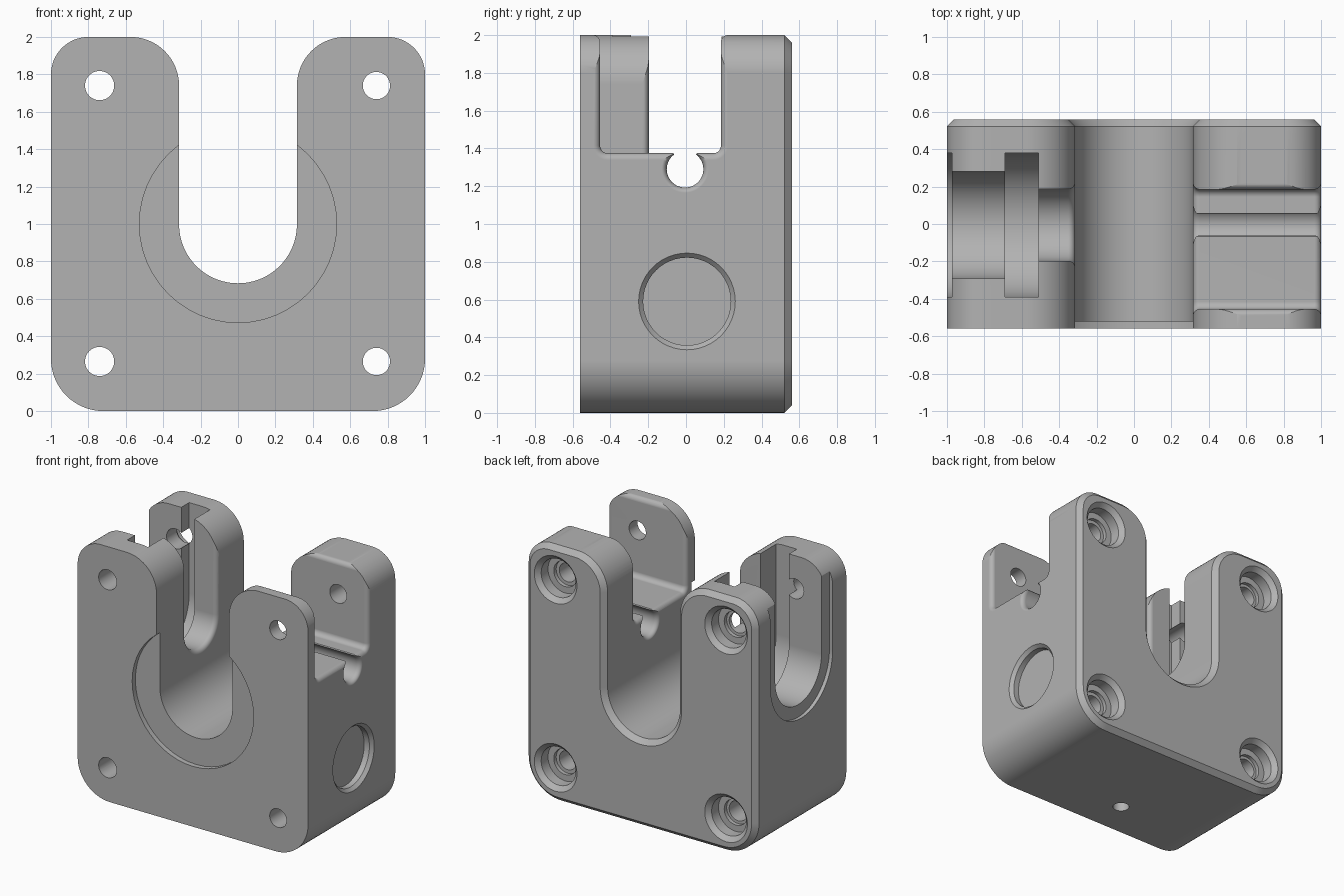
import bpy, bmesh, math
from math import sin, cos, pi, sqrt, radians

if "Cube" in bpy.data.objects:
    bpy.data.objects.remove(bpy.data.objects["Cube"])

grey = bpy.data.materials.new("plain_grey")
grey.diffuse_color = (0.45, 0.45, 0.45, 1)
grey.use_nodes = True
grey.node_tree.nodes["Principled BSDF"].inputs["Base Color"].default_value = grey.diffuse_color


def arc(cx, cy, r, a0, a1, n=16):
    return [(cx + r * cos(radians(a0 + (a1 - a0) * i / n)),
             cy + r * sin(radians(a0 + (a1 - a0) * i / n))) for i in range(n + 1)]


def loft(name, sections, axis):
    """Skin (position, 2D outline) sections along an axis and cap the ends."""
    place = {"x": lambda p, a, b: (p, a, b),
             "y": lambda p, a, b: (a, p, b),
             "z": lambda p, a, b: (a, b, p)}[axis]
    bm = bmesh.new()
    rings = [[bm.verts.new(place(p, a, b)) for a, b in pts] for p, pts in sections]
    n = len(rings[0])
    for r, s in zip(rings, rings[1:]):
        for i in range(n):
            j = (i + 1) % n
            bm.faces.new((r[i], r[j], s[j], s[i]))
    bm.faces.new(rings[0])
    bm.faces.new(rings[-1])
    bmesh.ops.recalc_face_normals(bm, faces=bm.faces)
    me = bpy.data.meshes.new(name)
    bm.to_mesh(me)
    bm.free()
    me.materials.append(grey)
    ob = bpy.data.objects.new(name, me)
    bpy.context.collection.objects.link(ob)
    return ob


def disc(cx, cy, r, n=48):
    return arc(cx, cy, r, 0, 360, n)[:-1]


def turned(name, cx, cy, steps, axis):
    return loft(name, [(p, disc(cx, cy, r)) for p, r in steps], axis)


def body_outline(o):
    half = (arc(.72, .28, .28 - o, -90, 0) + arc(.8, 1.8, .2 - o, 0, 90)
            + arc(.575, 1.74, .26 - o, 90, 180) + arc(0, .998, .315 + o, 0, -90, 24))
    return half + [(-x, z) for x, z in reversed(half[:-1])]


# Main block with a U opening and a chamfered back rim
body = loft("clamp_block", [(-.56, body_outline(0)), (.522, body_outline(0)),
                            (.56, body_outline(.038))], "y")
cutters = []

# Shallow round recess around the U on the front
cutters.append(turned("front_recess", 0, 1.0, [(-.6, .527), (-.52, .527)], "y"))

# Screw holes with chamfered counterbores on the back
for x in (-.74, .74):
    for z in (.265, 1.74):
        r = .078 if x < 0 else .073
        cutters.append(turned("screw_hole", x, z, [
            (-.6, r), (.41, r), (.41, .1), (.44, .1), (.44, .15), (.525, .15),
            (.56, .185), (.6, .185)], "y"))

# Rounded-edge flare: (distance from face, extra size)
R = .036
flare = [(R * (1 - cos(a)), R * (1 - sin(a))) for a in [i * pi / 12 for i in range(7)]]


def flared(x0, x1):
    """Positions and offsets of a cut running from x0 to x1, rounded at both ends."""
    return ([(x0 - .02, R)] + [(x0 + d, o) for d, o in flare]
            + [(x1 - d, o) for d, o in reversed(flare)] + [(x1 + .02, R)])


# Wide slot across the right arm
def slot_outline(o):
    back, front, floor, f = .185, -.455, 1.375, .04
    top = [(2.1, R)] + [(2 - d, e) for d, e in flare]
    pts = [(front - max(o, e), z) for z, e in top]
    pts += arc(front + f, floor + f, f + o, 180, 270, 8)
    pts += arc(back - f, floor + f, f + o, 270, 360, 8)
    pts += [(back + max(o, e), z) for z, e in reversed(top)]
    return pts


cutters.append(loft("right_slot", [(x, slot_outline(o)) for x, o in flared(.315, 1)], "x"))

# Round rod groove under that slot, with a slightly wider mouth
cutters.append(turned("rod_groove", -.005, 1.29,
                      [(x, .097 + o * .75) for x, o in flared(.315, 1)], "x"))
cutters.append(loft("groove_mouth", [(x, [(-.068, 1.39), (-.068, 1.376), (-.045, 1.345),
                                          (.035, 1.345), (.058, 1.376), (.058, 1.39)])
                                     for x in (.3, 1.02)], "x"))


# Stepped round-bottomed pocket down the left arm
def pocket(r):
    return [(-.005 - r, 2.1)] + arc(-.005, 1.29, r, 180, 360, 40) + [(-.005 + r, 2.1)]


steps = [(-1.05, .385), (-.972, .385), (-.972, .287), (-.69, .287), (-.69, .385),
         (-.51, .385), (-.51, .192)]
steps += [(-.315 - d, .192 + o) for d, o in reversed(flare)] + [(-.29, .192 + R)]
cutters.append(loft("left_pocket", [(x, pocket(r)) for x, r in steps], "x"))

# Chamfered round recess on the right side
cutters.append(turned("side_recess", .005, .59,
                      [(.93, .232), (.975, .232), (1, .256), (1.05, .256)], "x"))

# Small blind hole in the underside
cutters.append(turned("bottom_hole", -.1, -.27, [(-.05, .06), (.3, .06)], "z"))

# Cut everything out of the block
bpy.context.view_layer.objects.active = body
body.select_set(True)
for c in cutters:
    m = body.modifiers.new("cut", "BOOLEAN")
    m.operation = "DIFFERENCE"
    m.solver = "EXACT"
    m.object = c
    bpy.ops.object.modifier_apply(modifier=m.name)
    bpy.data.objects.remove(c)

bpy.ops.object.shade_smooth_by_angle(angle=radians(22))
w = body.modifiers.new("even_normals", "WEIGHTED_NORMAL")
w.keep_sharp = True
